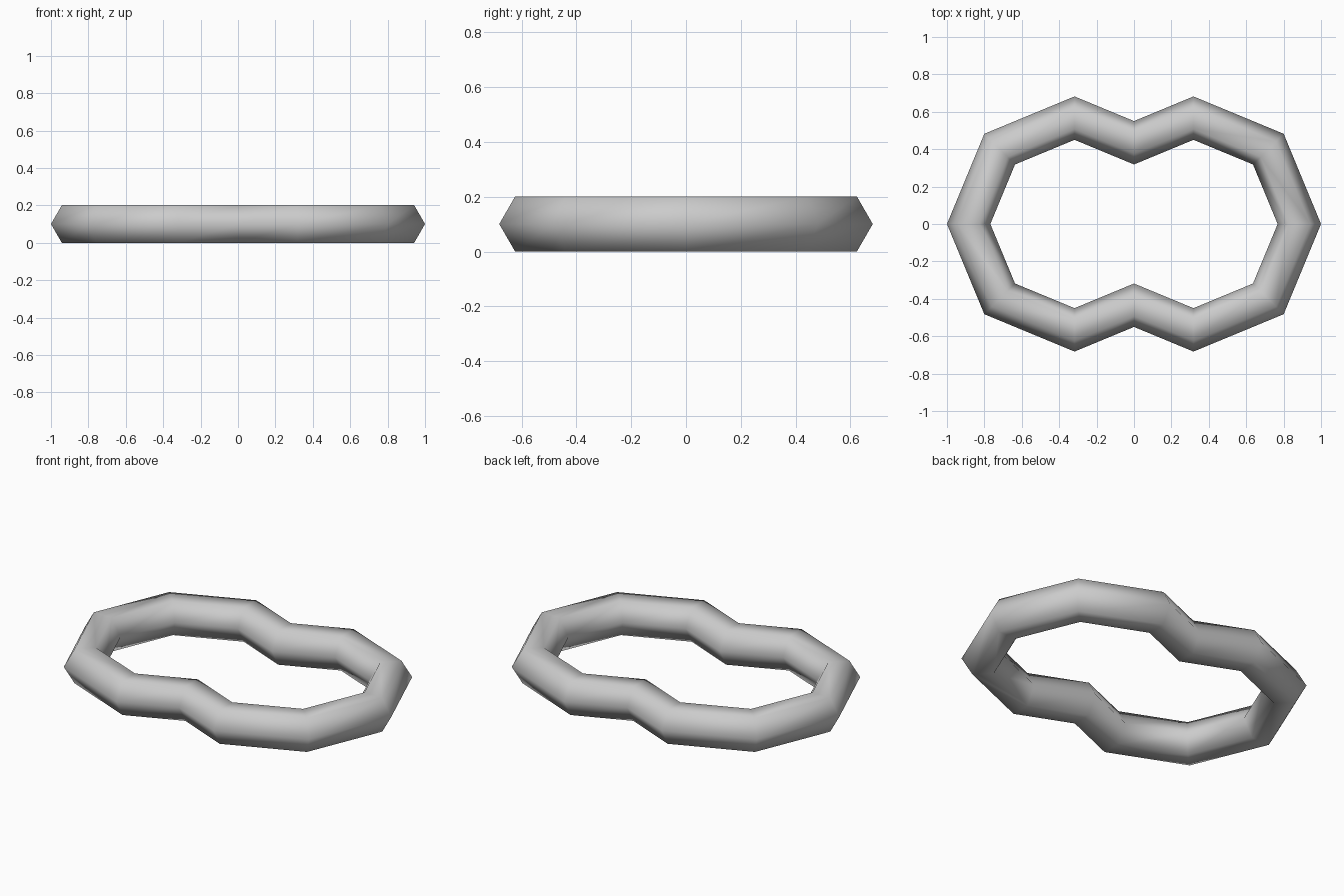
import bpy
import bmesh
from math import sin, cos, tan, pi
from mathutils import Vector

cube = bpy.data.objects.get("Cube")
if cube:
    bpy.data.objects.remove(cube, do_unlink=True)

RING = 0.566      # radius of each octagonal lobe
TUBE = 0.116      # radius of the six-sided tube
LOBE_X = 0.318    # distance of each lobe centre from the middle
SIDES = 6

# Path stations: centre point and outward direction of each tube section
waist_y = RING - LOBE_X * tan(pi / 8)
stations = []
for side in (1, -1):
    for step in range(-2, 3):
        a = step * pi / 4
        out = Vector((cos(a), sin(a), 0)) * side
        stations.append((out * RING + Vector((LOBE_X * side, 0, 0)), out))
    out = Vector((0, side, 0))
    stations.append((out * waist_y, out))

# Double-lobed ring swept through the stations
bm = bmesh.new()
half_height = TUBE * sin(pi / 3)
loops = []
for centre, out in stations:
    loop = []
    for i in range(SIDES):
        a = 2 * pi * i / SIDES
        offset = out * (TUBE * cos(a)) + Vector((0, 0, TUBE * sin(a) + half_height))
        loop.append(bm.verts.new(centre + offset))
    loops.append(loop)

for k, loop in enumerate(loops):
    following = loops[(k + 1) % len(loops)]
    for i in range(SIDES):
        j = (i + 1) % SIDES
        face = bm.faces.new((loop[i], following[i], following[j], loop[j]))
        face.smooth = True
bmesh.ops.recalc_face_normals(bm, faces=bm.faces)

mesh = bpy.data.meshes.new("double_ring")
bm.to_mesh(mesh)
bm.free()
ring = bpy.data.objects.new("double_ring", mesh)
bpy.context.collection.objects.link(ring)

# Plain grey finish
grey = bpy.data.materials.new("light_grey")
grey.use_nodes = True
colour = (0.6, 0.6, 0.6, 1)
grey.diffuse_color = colour
grey.node_tree.nodes["Principled BSDF"].inputs["Base Color"].default_value = colour
mesh.materials.append(grey)
